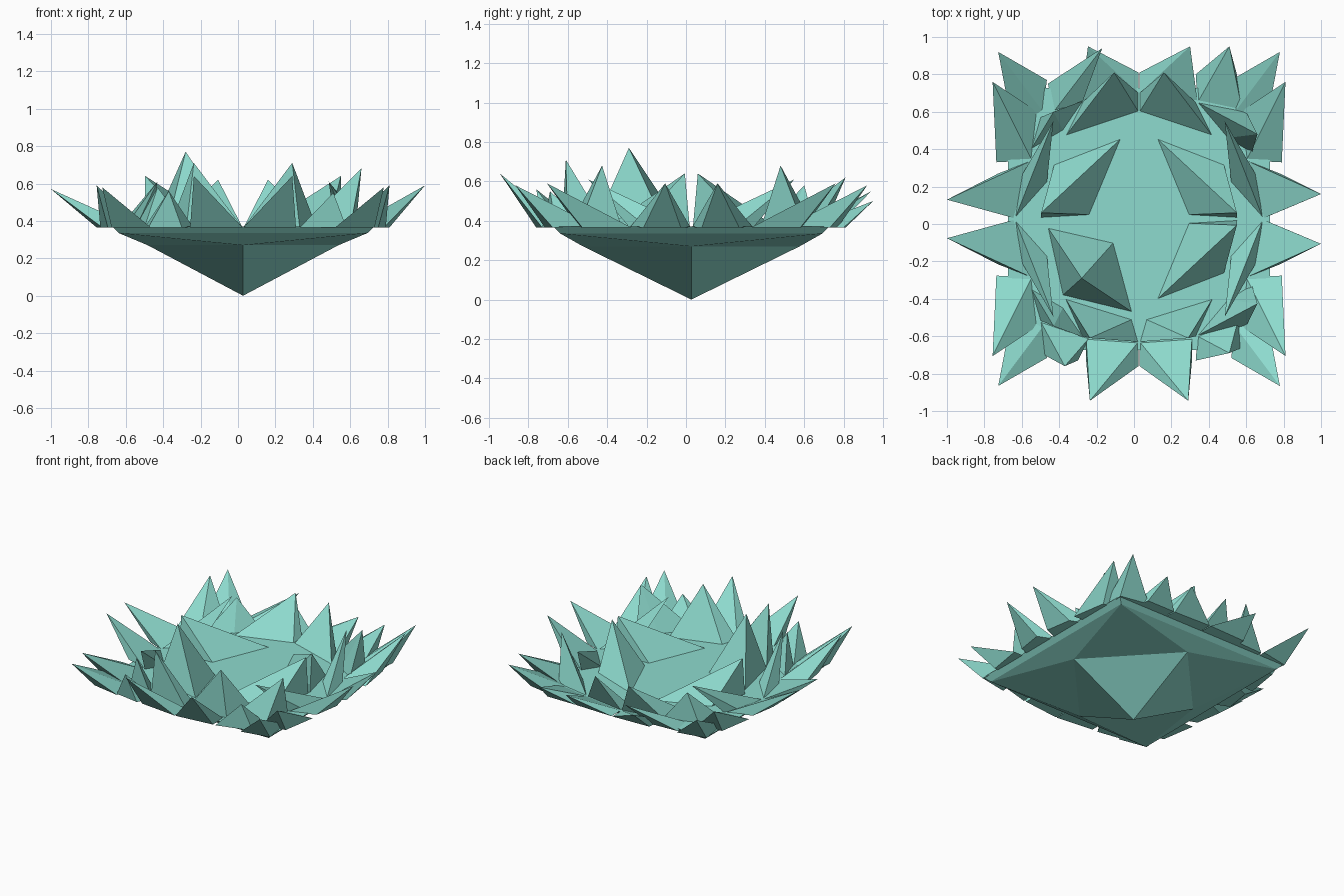
import bpy

if "Cube" in bpy.data.objects:
    bpy.data.objects.remove(bpy.data.objects["Cube"])

C = 0.027      # the flower's mirror centre in x and y
FLOOR = 0.37
mat = bpy.data.materials.new("pale_teal")
mat.diffuse_color = (0.27, 0.71, 0.62, 1)
mat.use_nodes = True
mat.node_tree.nodes["Principled BSDF"].inputs["Base Color"].default_value = mat.diffuse_color


def make(name, verts, faces):
    me = bpy.data.meshes.new(name)
    me.from_pydata(verts, [], faces)
    me.materials.append(mat)
    bpy.context.collection.objects.link(bpy.data.objects.new(name, me))


def petal(name, tip, base, sides=((1, 1),)):
    """Spike from a base polygon to a tip, mirrored about the centre.
    Base points outside the cup sit at rim height and get an underside."""
    for sx, sy in sides:
        m = lambda x, y, z: (C + (x - C) * sx, C + (y - C) * sy, z)
        b = base if sx * sy > 0 else base[::-1]
        n = len(b)
        vs = [m(x, y, FLOOR - 0.005) for x, y in b] + [m(*tip)]
        faces = [(i, (i + 1) % n, n) for i in range(n)]
        if max(abs(c - C) for p in b for c in p) > 0.68:
            faces.append(tuple(range(n))[::-1])
        make(name, vs, faces)


LR = ((1, 1), (-1, 1))
UD = ((1, 1), (1, -1))
ALL = ((1, 1), (-1, 1), (1, -1), (-1, -1))


# cup: diamond point, faceted underside up to a thin square floor
def square(h, z):
    return [(C + sx * h, C + sy * h, z) for sx, sy in ((1, 1), (-1, 1), (-1, -1), (1, -1))]


diamond = [(C + .51, C, .27), (C, C + .55, .27), (C - .51, C, .27), (C, C - .55, .27)]
verts = [(C, C, 0)] + diamond + square(.665, .335) + square(.70, FLOOR)
faces = [(9, 10, 11, 12)]
for i in range(4):
    j = (i + 1) % 4
    faces += [(0, 1 + j, 1 + i), (1 + i, 1 + j, 5 + i),
              (1 + j, 5 + j, 5 + i), (5 + i, 5 + j, 9 + j, 9 + i)]
make("cup", verts, faces)

# inner petals, one of them upright
petal("inner_petal", (.55, .06, .64), [(.12, .46), (.29, .05), (.55, .035), (.48, .32)],
      ((1, 1), (-1, 1), (1, -1)))
petal("upright_petal", (-.28, -.29, .77), [(-.11, -.10), (-.46, -.02), (-.38, -.38), (-.01, -.47)])

# back and front middle petals
petal("back_middle_petal", (.16, .81, .62), [(.03, .60), (.03, .70), (.33, .65), (.42, .47)], LR)
petal("front_middle_petal", (.29, -.61, .71), [(.065, -.51), (.42, -.40), (.33, -.60), (.03, -.63)], LR)

# back and front outer petals
petal("back_outer_petal", (.30, .95, .50), [(.03, .70), (.03, .81), (.32, .80), (.34, .65)], LR)
petal("front_outer_petal", (.29, -.945, .64), [(.03, -.63), (.31, -.61), (.31, -.73), (.03, -.76)], LR)

# side petals
side = [(.69, .03), (.81, .08), (.78, .27), (.60, .34)]
petal("right_outer_petal", (1.0, .16, .59), side, UD)
petal("left_outer_petal", (1.054, .13, .57), side, ((-1, 1), (-1, -1)))
petal("side_middle_petal", (.485, .55, .61), [(.69, .03), (.66, .25), (.60, .34), (.52, .22)], ALL)
petal("right_tall_petal", (.66, .48, .68), [(.34, .65), (.50, .46), (.63, .38), (.60, .60)], UD)
petal("left_low_petal", (-.43, .60, .58), [(-.27, .66), (-.50, .57), (-.55, .40), (-.38, .50)], UD)

# corner petals
petal("corner_side_petal", (.81, .76, .59), [(.60, .34), (.79, .33), (.75, .58), (.57, .60)], ALL)
petal("corner_petal", (.78, .92, .58), [(.54, .60), (.70, .50), (.73, .73), (.52, .77)], ALL)

# odd petals near the back and front edges
petal("back_right_petal", (.51, .95, .50), [(.34, .65), (.58, .60), (.55, .80), (.33, .80)])
petal("back_left_petal", (-.17, .94, .55), [(-.28, .64), (-.25, .76), (-.46, .75), (-.43, .60)])
petal("front_left_petal", (-.37, -.76, .56), [(-.24, -.61), (-.50, -.52), (-.48, -.70), (-.30, -.73)])
petal("front_right_petal", (.51, -.69, .55), [(.34, -.60), (.56, -.50), (.58, -.66), (.33, -.73)])
